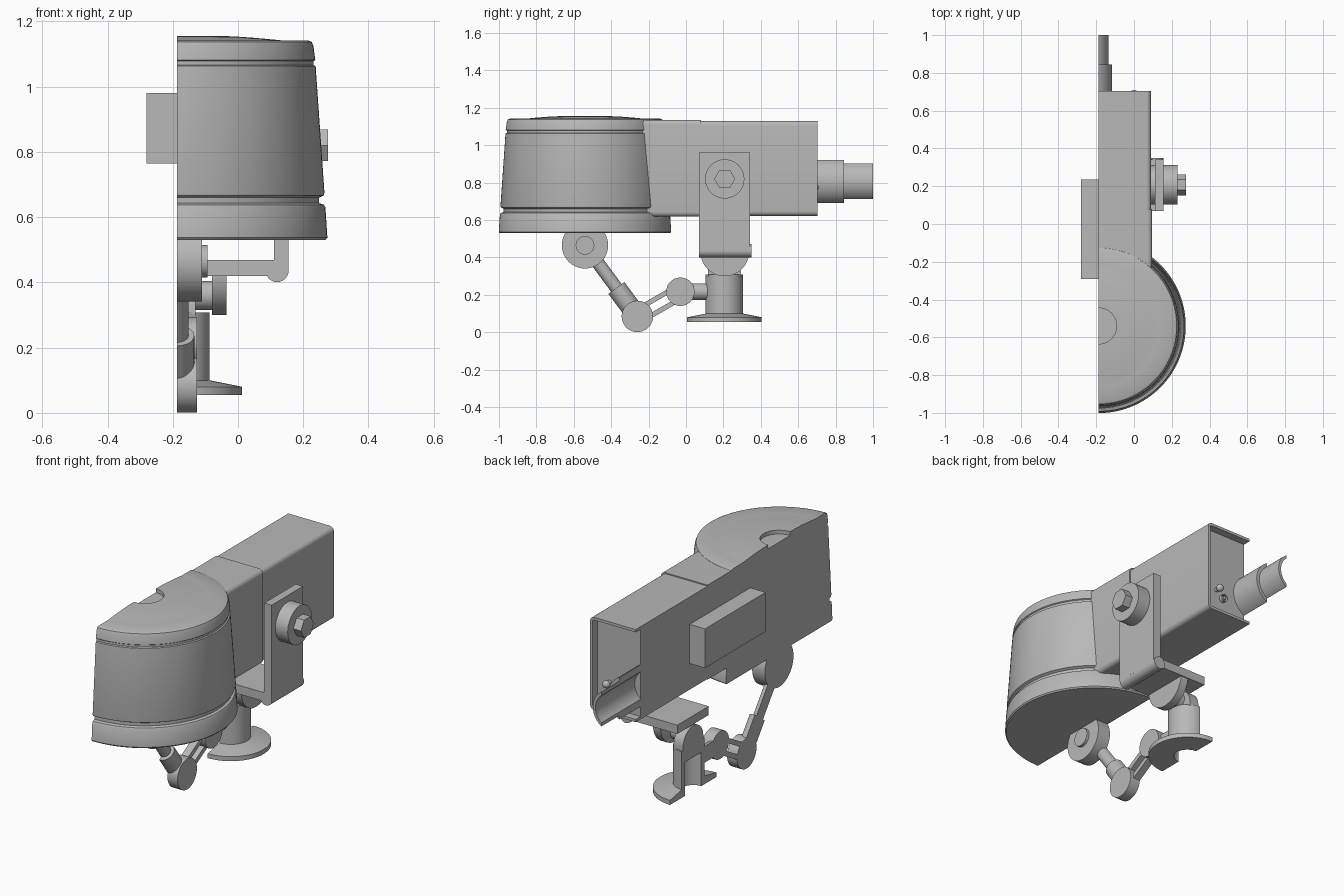
import bpy, bmesh
from math import sin, cos, pi, acos, atan2, hypot, radians
from mathutils import Vector, Matrix

if "Cube" in bpy.data.objects:
    bpy.data.objects.remove(bpy.data.objects["Cube"], do_unlink=True)

CUT = -0.187          # section plane
HEAD_Y, POST_Y = -0.54, 0.205

grey = bpy.data.materials.new("light grey")
grey.use_nodes = True
grey.diffuse_color = (0.48, 0.48, 0.48, 1)
grey.node_tree.nodes["Principled BSDF"].inputs["Base Color"].default_value = (0.48, 0.48, 0.48, 1)


def finish(name, bm):
    bmesh.ops.remove_doubles(bm, verts=bm.verts, dist=1e-5)
    bmesh.ops.dissolve_degenerate(bm, edges=bm.edges, dist=1e-5)
    bmesh.ops.recalc_face_normals(bm, faces=bm.faces)
    me = bpy.data.meshes.new(name)
    bm.to_mesh(me)
    bm.free()
    me.materials.append(grey)
    ob = bpy.data.objects.new(name, me)
    bpy.context.collection.objects.link(ob)
    bpy.ops.object.select_all(action='DESELECT')
    ob.select_set(True)
    bpy.context.view_layer.objects.active = ob
    bpy.ops.object.shade_smooth_by_angle(angle=radians(30))
    return ob


def prism(name, pts, axis, a, b):
    """Extrude a 2D outline along x (points y,z) or y (points x,z)."""
    bm = bmesh.new()
    place = (lambda u, v: (a, u, v)) if axis == 'x' else (lambda u, v: (u, a, v))
    face = bm.faces.new([bm.verts.new(place(u, v)) for u, v in pts])
    ext = bmesh.ops.extrude_face_region(bm, geom=[face], use_keep_orig=True)
    move = Vector((b - a, 0, 0)) if axis == 'x' else Vector((0, b - a, 0))
    bmesh.ops.translate(bm, vec=move,
                        verts=[g for g in ext["geom"] if isinstance(g, bmesh.types.BMVert)])
    return finish(name, bm)


def arc(cx, cy, r, start, end, n=24):
    return [(cx + r * cos(start + (end - start) * i / n),
             cy + r * sin(start + (end - start) * i / n)) for i in range(n + 1)]


def disc(name, axis, u, v, r, a, b, n=40):
    return prism(name, arc(u, v, r, 0, 2 * pi, n)[:-1], axis, a, b)


def box(name, x0, x1, y0, y1, z0, z1):
    return prism(name, [(y0, z0), (y1, z0), (y1, z1), (y0, z1)], 'x', x0, x1)


def half_turn(name, profile, y, z, tilt=0, steps=40):
    """Half revolve of a closed (radius, height) outline, on the section plane."""
    bm = bmesh.new()
    face = bm.faces.new([bm.verts.new((0, -r, h)) for r, h in profile])
    bmesh.ops.spin(bm, geom=[face] + face.edges[:] + face.verts[:], cent=(0, 0, 0),
                   axis=(0, 0, 1), angle=pi, steps=steps, use_duplicate=False)
    bm.transform(Matrix.Translation((CUT, y, z)) @ Matrix.Rotation(tilt, 4, 'X'))
    return finish(name, bm)


def half_rod(name, p, q, r, s=0.0, e=1.0):
    """Half cylinder between fractions s and e of the path p-q."""
    dy, dz = q[0] - p[0], q[1] - p[1]
    length = hypot(dy, dz)
    prof = [(0, s * length), (r, s * length), (r, e * length), (0, e * length)]
    return half_turn(name, prof, p[0], p[1], atan2(-dy, dz), 20)


def housing(x1, z0, z1, r=0.025):
    """Section of the arm, rounded on its outer corners."""
    return ([(CUT, z0)] + arc(x1 - r, z0 + r, r, -pi / 2, 0, 6)
            + arc(x1 - r, z1 - r, r, 0, pi / 2, 6) + [(CUT, z1)])


# Lamp head with two grooves, domed lid and sunken centre
dome = [(0.32 - 0.225 * i / 8, 1.142 + 0.014 * sin(pi / 2 * i / 8)) for i in range(9)]
half_turn("lamp_head", [
    (0, 0.53), (0.455, 0.53), (0.461, 0.537), (0.455, 0.63), (0.45, 0.638),
    (0.436, 0.643), (0.436, 0.66), (0.45, 0.667), (0.452, 0.675),
    (0.425, 1.063), (0.418, 1.066), (0.418, 1.078), (0.424, 1.082),
    (0.418, 1.125), (0.413, 1.137), (0.402, 1.142)] + dome + [(0.095, 1.135), (0, 1.135)],
    HEAD_Y, 0, steps=64)

# Arm housing: collar, main body and open rear rim
prism("arm_collar", housing(0.096, 0.618, 1.136), 'y', -0.3, 0.08)
prism("arm_body", housing(0.09, 0.622, 1.13), 'y', 0.08, 0.66)
rim = housing(0.09, 0.622, 1.13) + housing(0.075, 0.637, 1.115, 0.012)[::-1]
prism("rear_rim", rim, 'y', 0.66, 0.703)
box("side_block", -0.28, CUT, -0.29, 0.235, 0.765, 0.98)

# Rear pipe and its sleeve, open along the section
for name, r_out, r_in, end in (("pipe_sleeve", 0.13, 0.112, 0.845), ("rear_pipe", 0.112, 0.096, 1.0)):
    cx = CUT - 0.06
    ao, ai = acos(0.06 / r_out), acos(0.06 / r_in)
    prism(name, arc(cx, 0.807, r_out, -ao, ao) + arc(cx, 0.807, r_in, ai, -ai), 'y', 0.655, end)

# Small indicator and socket on the rear panel
bm = bmesh.new()
bmesh.ops.create_uvsphere(bm, u_segments=16, v_segments=10, radius=0.02,
                          matrix=Matrix.Translation((0, 0.69, 0.775)))
finish("rear_indicator", bm)
disc("indicator_stem", 'y', 0, 0.775, 0.012, 0.655, 0.69, 16)
ring = bmesh.new()
bmesh.ops.create_circle(ring, segments=20, radius=0.02, cap_ends=False)
bmesh.ops.rotate(ring, verts=ring.verts, matrix=Matrix.Rotation(pi / 2, 3, 'X'))
bmesh.ops.translate(ring, verts=ring.verts, vec=(-0.04, 0.66, 0.735))
tube = bmesh.ops.extrude_edge_only(ring, edges=ring.edges[:])
bmesh.ops.translate(ring, vec=(0, 0.02, 0),
                    verts=[g for g in tube["geom"] if isinstance(g, bmesh.types.BMVert)])
finish("rear_socket", ring)
disc("socket_pin", 'y', -0.04, 0.735, 0.01, 0.655, 0.68, 12)

# Mounting bracket with its hinge bar and bolt
box("bracket_plate", 0.11, 0.155, 0.07, 0.342, 0.435, 0.96)
box("bracket_foot", CUT, 0.13, 0.07, 0.342, 0.42, 0.468)
disc("bracket_corner", 'y', 0.12, 0.436, 0.035, 0.07, 0.35, 28)
disc("bracket_spacer", 'x', 0.207, 0.82, 0.105, 0.085, 0.112)
disc("bolt_washer", 'x', 0.207, 0.82, 0.105, 0.15, 0.23)
disc("bolt_head", 'x', 0.207, 0.82, 0.056, 0.225, 0.276, 6)

# Swivel joint under the bracket
prism("swivel_cheek", arc(0.207, 0.43, 0.13, pi, 2 * pi), 'x', -0.08, -0.035)
disc("swivel_axle", 'x', POST_Y, 0.36, 0.045, -0.14, -0.075, 28)
prism("swivel_tongue", [(POST_Y - 0.088, 0.3), (POST_Y + 0.088, 0.3)]
      + arc(POST_Y, 0.325, 0.088, 0, pi), 'x', CUT, -0.13)

# Hollow post on a flared flange
half_turn("post_and_flange", [
    (0.07, 0.055), (0.2, 0.055), (0.2, 0.08), (0.1, 0.1), (0.1, 0.308),
    (0, 0.308), (0, 0.24), (0.07, 0.24)], POST_Y, 0)

# Folding linkage from the head to the post
top, elbow, wrist = (HEAD_Y, 0.465), (-0.26, 0.085), (-0.03, 0.217)
disc("head_joint", 'x', *top, 0.124, CUT, -0.11)
disc("head_joint_pin", 'x', *top, 0.05, -0.115, -0.094, 28)
disc("elbow_joint", 'x', *elbow, 0.084, CUT, -0.126)
disc("wrist_joint", 'x', *wrist, 0.076, CUT, -0.126)
half_rod("upper_rod", top, elbow, 0.035)
half_rod("rod_sleeve", top, elbow, 0.053, 0.6, 0.95)
half_rod("post_stub", wrist, (0.125, 0.217), 0.045)
d = (Vector(wrist) - Vector(elbow)).normalized()
side = Vector((-d.y, d.x))
for label, sign in (("upper", 1), ("lower", -1)):
    near, far = side * 0.02 * sign, side * 0.046 * sign
    bar = [Vector(elbow) + near, Vector(wrist) + near, Vector(wrist) + far, Vector(elbow) + far]
    prism(label + "_link_bar", [tuple(p) for p in bar], 'x', CUT, -0.145)
